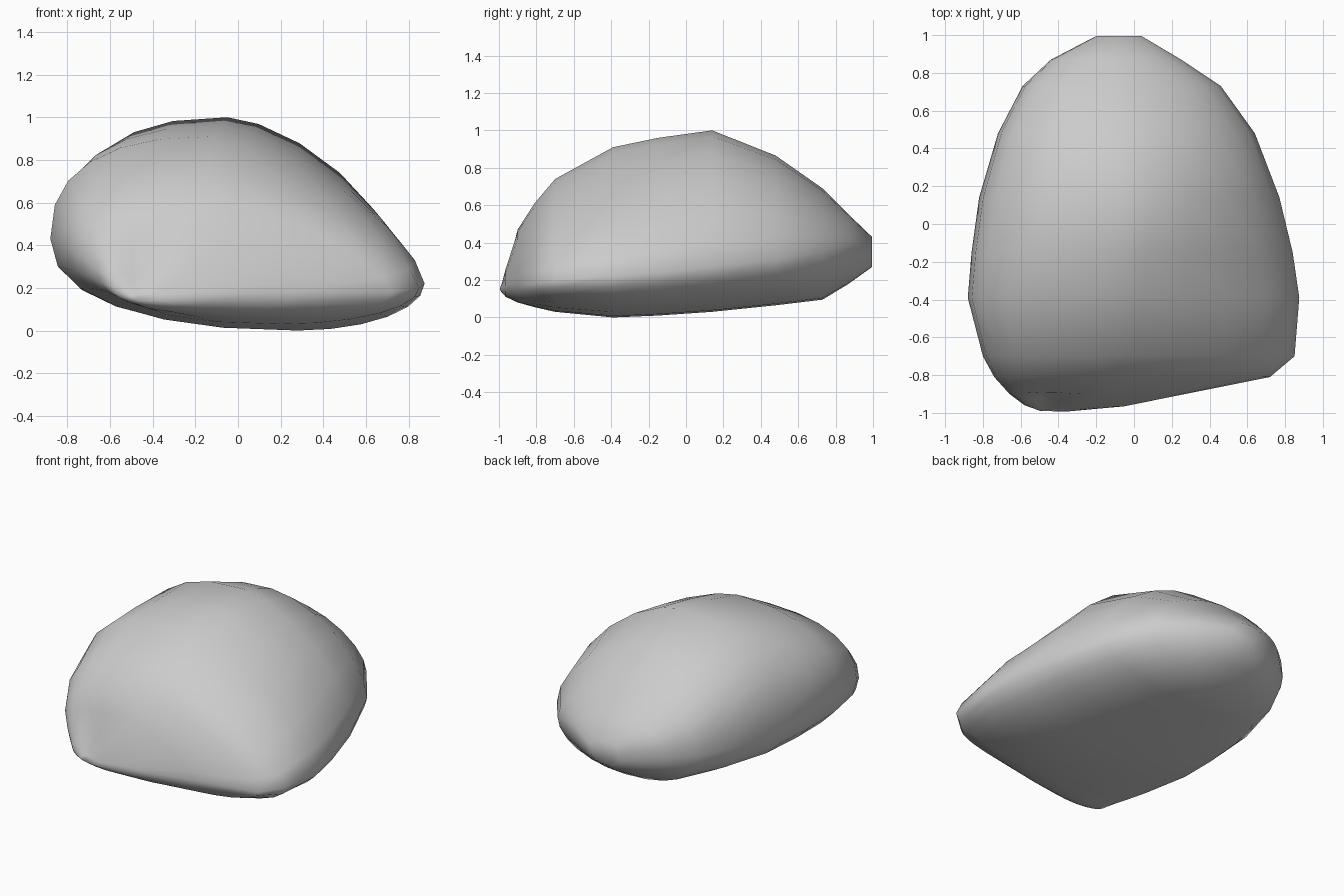
import bpy, bmesh
from math import cos, sin, pi, exp

# Cross-sections along y: y, left (x, z), right (x, z), top (x, z), bottom (x, z)
SECTIONS = [
    (-1.00, -0.50, 0.16, -0.36, 0.16, -0.43, 0.18, -0.43, 0.14),
    (-0.965, -0.58, 0.20, -0.05, 0.17, -0.38, 0.28, -0.33, 0.11),
    (-0.90, -0.66, 0.29, 0.27, 0.18, -0.28, 0.47, -0.15, 0.08),
    (-0.81, -0.74, 0.35, 0.72, 0.18, -0.18, 0.61, 0.05, 0.055),
    (-0.70, -0.80, 0.39, 0.85, 0.20, -0.14, 0.74, 0.20, 0.03),
    (-0.39, -0.88, 0.43, 0.875, 0.22, -0.12, 0.91, 0.28, 0.00),
    (-0.15, -0.86, 0.40, 0.84, 0.24, -0.08, 0.96, 0.22, 0.01),
    (0.14, -0.82, 0.37, 0.77, 0.27, -0.05, 1.00, 0.15, 0.03),
    (0.48, -0.72, 0.36, 0.64, 0.31, -0.08, 0.865, 0.05, 0.065),
    (0.73, -0.59, 0.36, 0.46, 0.35, -0.10, 0.69, -0.05, 0.095),
    (0.87, -0.44, 0.37, 0.25, 0.37, -0.12, 0.55, -0.08, 0.18),
    (0.995, -0.20, 0.36, 0.04, 0.36, -0.10, 0.43, -0.09, 0.27),
]
SIDES = 24


def ring(bm, s):
    """One closed section: four rounded quarters with different fullness."""
    y, xl, zl, xr, zr, xt, zt, xb, zb = s
    back = min(1, max(0, (y + 0.1) / 0.6))     # back end is fuller
    verts = []
    for i in range(SIDES):
        a = 2 * pi * i / SIDES
        c, d = cos(a), sin(a)
        right, up = c >= 0, d >= 0
        if up:
            p = 1.47 + 0.25 * back if right else 2.45
        else:
            p = 2.0 if right else 2.25
        u, v = abs(c) ** (2 / p), abs(d) ** (2 / p)
        xs, zs = (xr, zr) if right else (xl, zl)
        xm, zm = (xt, zt) if up else (xb, zb)
        x = xm + (xs - xm) * u
        z = zs + (zm - zs) * v
        # small dent above the front lip
        dent = 0.06 * exp(-((x + 0.45) / 0.1) ** 2 - ((z - 0.3) / 0.12) ** 2)
        verts.append(bm.verts.new((x, y + (dent if y < -0.6 else 0), z)))
    return verts


# Loft the stone and close both ends
bm = bmesh.new()
rings = [ring(bm, s) for s in SECTIONS]
for a, b in zip(rings, rings[1:]):
    for i in range(SIDES):
        j = (i + 1) % SIDES
        bm.faces.new((a[i], a[j], b[j], b[i]))
bm.faces.new(rings[0])
bm.faces.new(rings[-1])
bmesh.ops.recalc_face_normals(bm, faces=bm.faces)
for f in bm.faces:
    f.smooth = True
mesh = bpy.data.meshes.new("rock")
bm.to_mesh(mesh)
bm.free()
rock = bpy.data.objects.new("rock", mesh)
bpy.context.collection.objects.link(rock)
